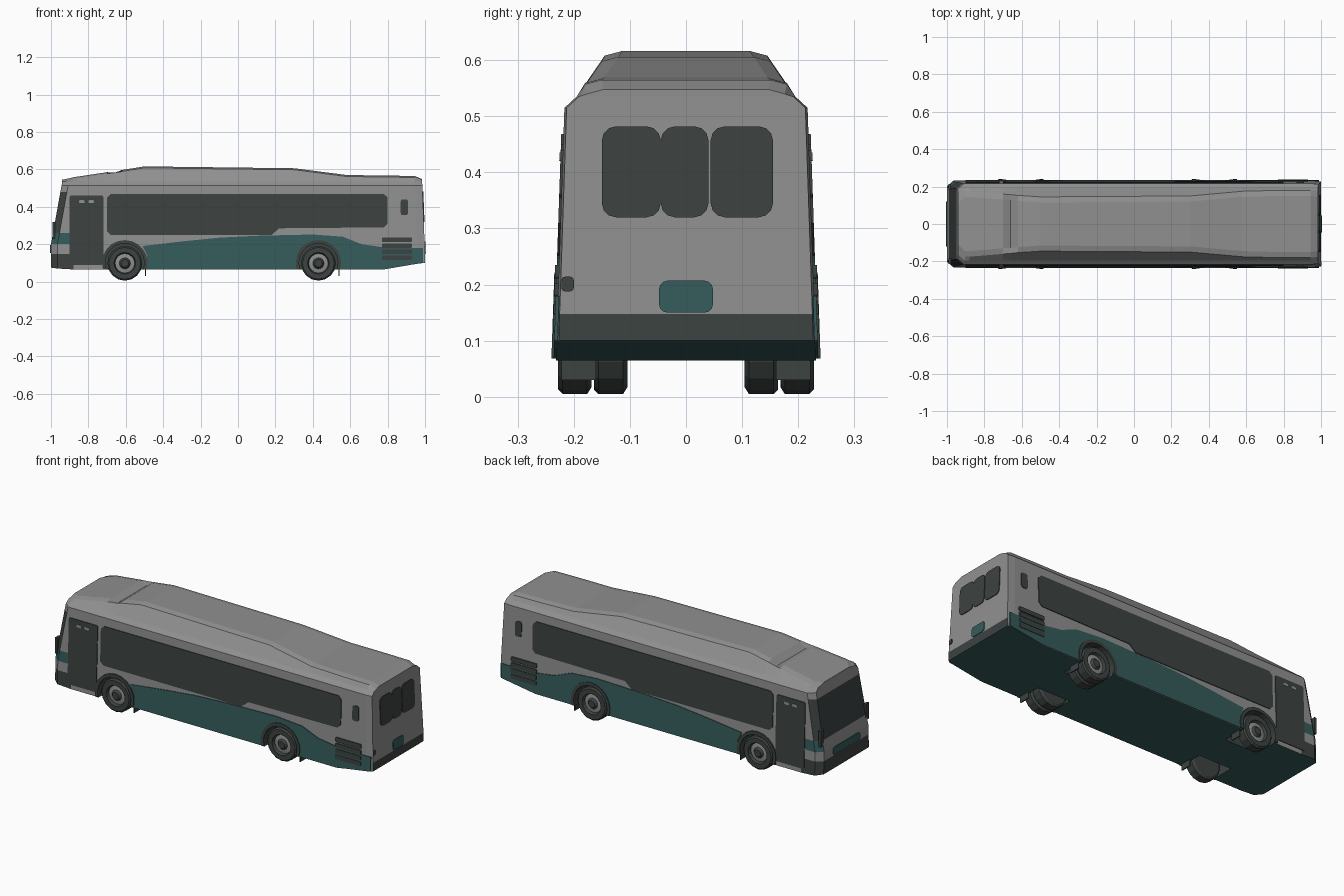
import bpy, bmesh
from math import sin, cos, pi, asin

cube = bpy.data.objects.get("Cube")
if cube:
    bpy.data.objects.remove(cube, do_unlink=True)


def material(name, rgb):
    m = bpy.data.materials.new(name)
    m.use_nodes = True
    col = (*rgb, 1)
    m.diffuse_color = col
    bsdf = m.node_tree.nodes["Principled BSDF"]
    bsdf.inputs["Base Color"].default_value = col
    bsdf.inputs["Roughness"].default_value = 0.8
    return m


GREY, TEAL, DARK = 0, 1, 2
MATS = [material("body grey", (0.28, 0.28, 0.28)),
        material("teal paint", (0.036, 0.105, 0.105)),
        material("dark glass and rubber", (0.045, 0.056, 0.053))]


def finish(name, bm):
    bmesh.ops.recalc_face_normals(bm, faces=bm.faces[:])
    me = bpy.data.meshes.new(name)
    bm.to_mesh(me)
    bm.free()
    for m in MATS:
        me.materials.append(m)
    ob = bpy.data.objects.new(name, me)
    bpy.context.collection.objects.link(ob)
    return ob


# Surface helpers: half width of the sides, and slope of both ends
def side_y(z):
    return 0.232 - 0.034 * (z - 0.065)


def end_shift(x, z):
    z = min(z, 0.535)
    if x < -0.9:
        return 0.18 * max(0, z - 0.2)
    return -0.04 * max(0, z - 0.15) if x > 0.95 else 0


# Body: rings of (x, bottom, roof height, roof half width, inset, roof dip)
STATIONS = [(-1.0, 0.075, 0.545, 0.17, 0.03, 0), (-0.965, 0.07, 0.552, 0.175, 0, 0),
            (-0.88, 0.065, 0.558, 0.175, 0, 0), (-0.7, 0.065, 0.585, 0.16, 0, 0),
            (-0.66, 0.065, 0.59, 0.157, 0, 0.02), (-0.62, 0.065, 0.597, 0.153, 0, 0),
            (-0.5, 0.065, 0.616, 0.145, 0, 0), (0.3, 0.065, 0.606, 0.15, 0, 0),
            (0.58, 0.065, 0.57, 0.175, 0, 0), (0.78, 0.065, 0.567, 0.18, 0, 0),
            (0.96, 0.096, 0.565, 0.18, 0, 0), (1.0, 0.1, 0.548, 0.18, 0.004, 0)]


def ring(bm, x, bottom, roof, hw, inset, dip):
    half = [(side_y(z), z) for z in (bottom, 0.148, 0.2, 0.26, 0.48, 0.515)]
    half += [(0.195, 0.535), (hw, roof - 0.008), (hw - 0.03, roof - dip)]
    half = [(y - inset, z) for y, z in half]
    loop = half + [(-y, z) for y, z in reversed(half)]
    return [bm.verts.new((x + end_shift(x, z), y, z)) for y, z in loop]


bm = bmesh.new()
rings = [ring(bm, *s) for s in STATIONS]
count = len(rings[0])
for a, b in zip(rings, rings[1:]):
    for j in range(count):
        k = (j + 1) % count
        bm.faces.new((a[j], a[k], b[k], b[j]))
for r in (rings[0], rings[-1]):
    for j in range(count // 2 - 1):
        bm.faces.new((r[j], r[j + 1], r[count - 2 - j], r[count - 1 - j]))
bmesh.ops.recalc_face_normals(bm, faces=bm.faces[:])
for f in bm.faces:
    c, n = f.calc_center_median(), f.normal
    nose = c.x < -0.91
    if n.z < -0.7:
        f.material_index = TEAL
    elif (nose or n.x > 0.7) and c.z < 0.148:
        f.material_index = DARK
    elif nose and 0.26 < c.z < 0.48:
        f.material_index = DARK
    elif nose and 0.2 < c.z < 0.26 and abs(n.y) > 0.3:
        f.material_index = TEAL
body = finish("body", bm)


# Flat panels laid on the sides or ends
def plate(name, outline, place, out, mat, depth=0.004):
    bm = bmesh.new()
    lo, hi = ([bm.verts.new([p + d * o for p, o in zip(place(u, v), out)])
               for u, v in outline] for d in (-0.002, depth))
    bm.faces.new(lo)
    bm.faces.new(hi)
    for i in range(len(lo)):
        k = (i + 1) % len(lo)
        bm.faces.new((lo[i], lo[k], hi[k], hi[i]))
    for f in bm.faces:
        f.material_index = mat
    return finish(name, bm)


def rounded(u0, u1, v0, v1, r=0.02):
    pts = []
    for i, (u, v) in enumerate(((u1 - r, v1 - r), (u0 + r, v1 - r),
                                (u0 + r, v0 + r), (u1 - r, v0 + r))):
        for k in range(4):
            a = pi / 2 * (i + k / 3)
            pts.append((u + r * cos(a), v + r * sin(a)))
    return pts


def arc(cx, r, z0=0.068, steps=12):
    a0 = asin((z0 - 0.1) / r)
    return [(cx + r * cos(a), 0.1 + r * sin(a))
            for a in (a0 + (pi - 2 * a0) * i / steps for i in range(steps + 1))]


def box(name, x0, x1, y0, y1, z0, z1, mat):
    return plate(name, [(x0, z0), (x1, z0), (x1, z1), (x0, z1)],
                 lambda x, z: (x, y0 + 0.002, z), (0, 1, 0), mat, y1 - y0 - 0.002)


def lathe(name, profile, cx, cy, direction, colours, sides=16):
    bm = bmesh.new()
    loops = [[bm.verts.new((cx + r * cos(2 * pi * i / sides), cy + direction * y,
                            0.098 + r * sin(2 * pi * i / sides)))
              for i in range(sides)] for r, y in profile]
    for a, b, c in zip(loops, loops[1:], colours):
        for i in range(sides):
            k = (i + 1) % sides
            bm.faces.new((a[i], a[k], b[k], b[i])).material_index = c
    for end in (loops[0], loops[-1]):
        bm.faces.new(end).material_index = DARK
    return finish(name, bm)


WINDOW = [(-0.7, 0.27), (-0.68, 0.25), (0.18, 0.25), (0.22, 0.285), (0.78, 0.29),
          (0.8, 0.31), (0.8, 0.45), (0.78, 0.468), (-0.68, 0.468), (-0.7, 0.45)]
SKIRT = [(-0.49, 0.068), (-0.485, 0.14), (-0.51, 0.19), (-0.3, 0.215), (-0.1, 0.235),
         (0.1, 0.245), (0.4, 0.252), (0.56, 0.24), (0.66, 0.2), (0.8, 0.18),
         (0.99, 0.18), (0.99, 0.1), (0.78, 0.068)] + arc(0.43, 0.115)
TYRE = [(0.08, -0.03), (0.093, -0.022), (0.093, 0.022), (0.085, 0.03),
        (0.058, 0.03), (0.052, 0.014), (0.03, 0.018), (0.02, 0.03)]
TYRE_COLOURS = [DARK] * 5 + [GREY, DARK]

for side, s in (("left", 1), ("right", -1)):
    def on_side(x, z):
        return (x, s * side_y(z), z)

    def panel(name, outline, mat, depth=0.004):
        plate(f"{name}_{side}", outline, on_side, (0, s, 0), mat, depth)

    panel("side_window", WINDOW, DARK)
    panel("teal_skirt", SKIRT, TEAL)
    panel("door", rounded(-0.9, -0.72, 0.09, 0.46, 0.008), DARK)
    panel("rear_quarter_window", rounded(0.87, 0.91, 0.355, 0.44, 0.012), DARK)
    for x in (-0.85, -0.8):
        panel("door_fitting", rounded(x, x + 0.03, 0.42, 0.435, 0.005), GREY, 0.006)
    for i in range(4):
        z = 0.115 + 0.032 * i
        panel("vent_slat", rounded(0.77, 0.93, z, z + 0.024, 0.005), DARK, 0.007)

    # Wheels, arches, wells and mud flaps
    for axle, x in (("front", -0.605), ("rear", 0.43)):
        lathe(f"{axle}_wheel_{side}", TYRE, x, s * 0.198, s, TYRE_COLOURS)
        if axle == "rear":
            lathe(f"inner_wheel_{side}", TYRE, x, s * 0.134, s, TYRE_COLOURS)
        panel(f"{axle}_arch", arc(x, 0.122) + arc(x, 0.104)[::-1], DARK, 0.008)
        flap = sorted((s * 0.16, s * 0.222))
        box(f"{axle}_mud_flap_{side}", x + 0.108, x + 0.114, *flap, 0.03, 0.08, DARK)
        well = lathe(f"{axle}_well_cutter_{side}", [(0.107, -0.1), (0.107, 0.1)],
                     x, s * 0.2, s, [DARK], 24)
        well.hide_render = True
        well.hide_set(True)
        cut = body.modifiers.new("wheel_well", 'BOOLEAN')
        cut.operation, cut.solver, cut.object = 'DIFFERENCE', 'EXACT', well

    # Mirror on each front corner
    mirror = sorted((s * 0.185, s * 0.215))
    box(f"mirror_{side}", -0.992, -0.978, *mirror, 0.23, 0.32, DARK)


# Nose and tail details
def on_nose(y, z):
    return (-1.0 + end_shift(-1, z), y, z)


def on_tail(y, z):
    return (1.0 + end_shift(1, z), y, z)


plate("nose_stripe", rounded(-0.12, 0.12, 0.152, 0.195, 0.015), on_nose, (-1, 0, 0), TEAL)
for y0, y1 in ((-0.15, -0.045), (-0.045, 0.04), (0.044, 0.155)):
    plate("rear_window", rounded(y0, y1, 0.32, 0.482, 0.025), on_tail, (1, 0, 0), DARK)
plate("rear_teal_panel", rounded(-0.048, 0.048, 0.15, 0.207, 0.015), on_tail, (1, 0, 0), TEAL)
plate("rear_lamp", rounded(-0.222, -0.2, 0.188, 0.214, 0.006), on_tail, (1, 0, 0), DARK)
